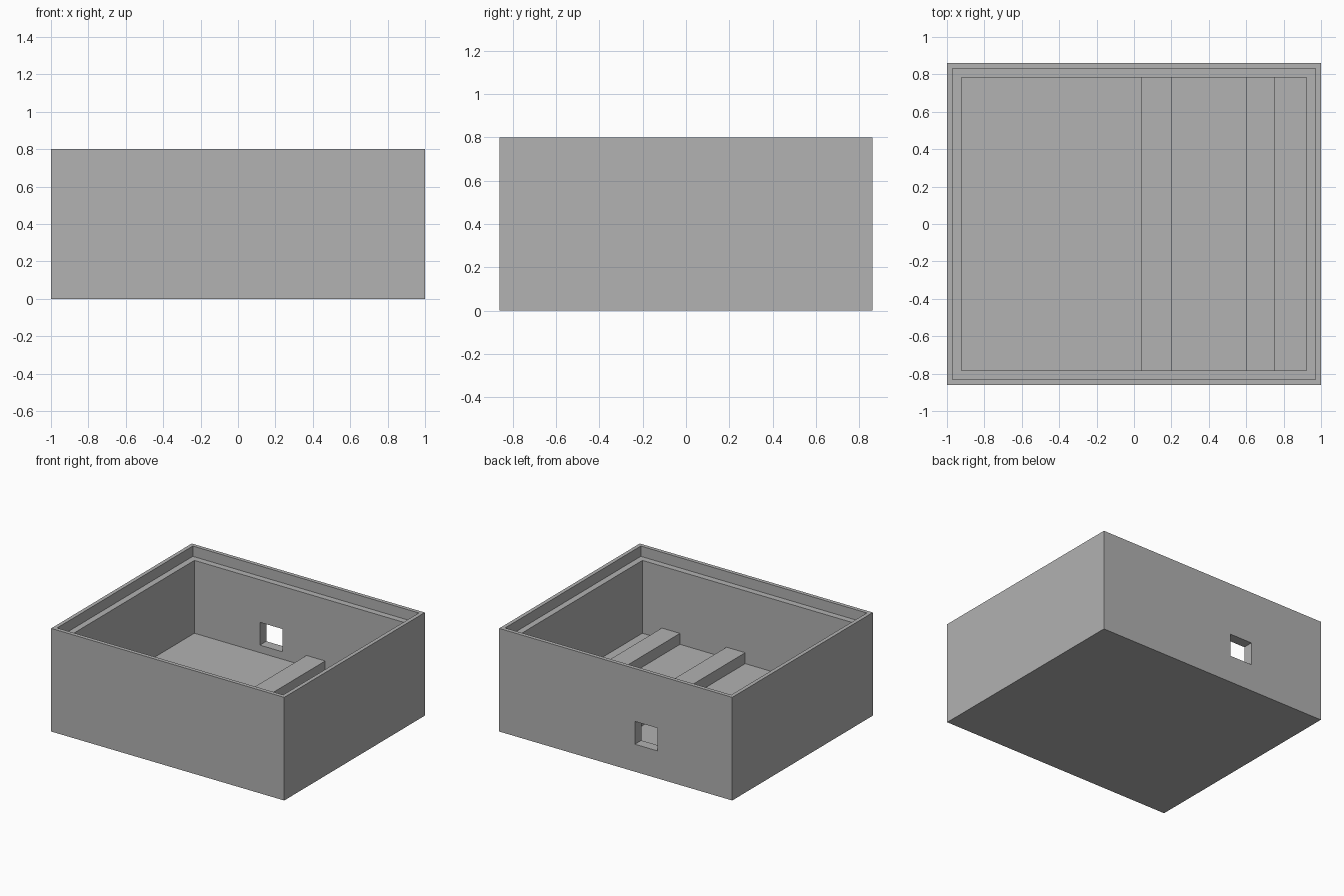
import bpy
import bmesh

cube = bpy.data.objects.get("Cube")
if cube:
    bpy.data.objects.remove(cube, do_unlink=True)

# One plain grey for the whole box
grey = bpy.data.materials.new("plain grey")
grey.use_nodes = True
colour = (0.445, 0.445, 0.445, 1)
grey.diffuse_color = colour
grey.node_tree.nodes["Principled BSDF"].inputs["Base Color"].default_value = colour

FLOOR, LEDGE, TOP = 0.155, 0.72, 0.80
OUTER = (1.0, 0.8615)
RIM = (0.97, 0.8315)
CAVITY = (0.9225, 0.783)


def make_solid(name, loops):
    """Skin a stack of rectangles (x0, x1, y0, y1, z), capping both ends."""
    bm = bmesh.new()
    rings = [[bm.verts.new(p) for p in ((x0, y0, z), (x1, y0, z), (x1, y1, z), (x0, y1, z))]
             for x0, x1, y0, y1, z in loops]
    for a, b in zip(rings, rings[1:]):
        for i in range(4):
            j = (i + 1) % 4
            bm.faces.new((a[i], a[j], b[j], b[i]))
    bm.faces.new(reversed(rings[0]))
    bm.faces.new(rings[-1])
    bmesh.ops.recalc_face_normals(bm, faces=bm.faces)
    mesh = bpy.data.meshes.new(name)
    bm.to_mesh(mesh)
    bm.free()
    mesh.materials.append(grey)
    obj = bpy.data.objects.new(name, mesh)
    bpy.context.collection.objects.link(obj)
    return obj


def centred(size, z):
    return (-size[0], size[0], -size[1], size[1], z)


def make_box(name, x0, x1, y0, y1, z0, z1):
    return make_solid(name, [(x0, x1, y0, y1, z0), (x0, x1, y0, y1, z1)])


# Open box with a stepped ledge for a lid
body = make_solid("box_body", [
    centred(OUTER, 0), centred(OUTER, TOP), centred(RIM, TOP),
    centred(RIM, LEDGE), centred(CAVITY, LEDGE), centred(CAVITY, FLOOR)])

# Cable opening through the back wall
cutter = make_box("opening_cutter", -0.36, -0.165, 0.7, 1.0, 0.213, 0.39)
cutter.hide_render = True
cutter.hide_set(True)
cut = body.modifiers.new("back_opening", "BOOLEAN")
cut.operation = "DIFFERENCE"
cut.solver = "EXACT"
cut.object = cutter
bpy.context.view_layer.objects.active = body
bpy.ops.object.modifier_apply(modifier=cut.name)
bpy.data.objects.remove(cutter, do_unlink=True)

# Support ribs across the floor, sunk slightly into floor and walls
for name, x0, x1 in (("inner_rib", 0.04, 0.20), ("outer_rib", 0.60, 0.755)):
    reach = CAVITY[1] + 0.01
    make_box(name, x0, x1, -reach, reach, FLOOR - 0.02, 0.24)
